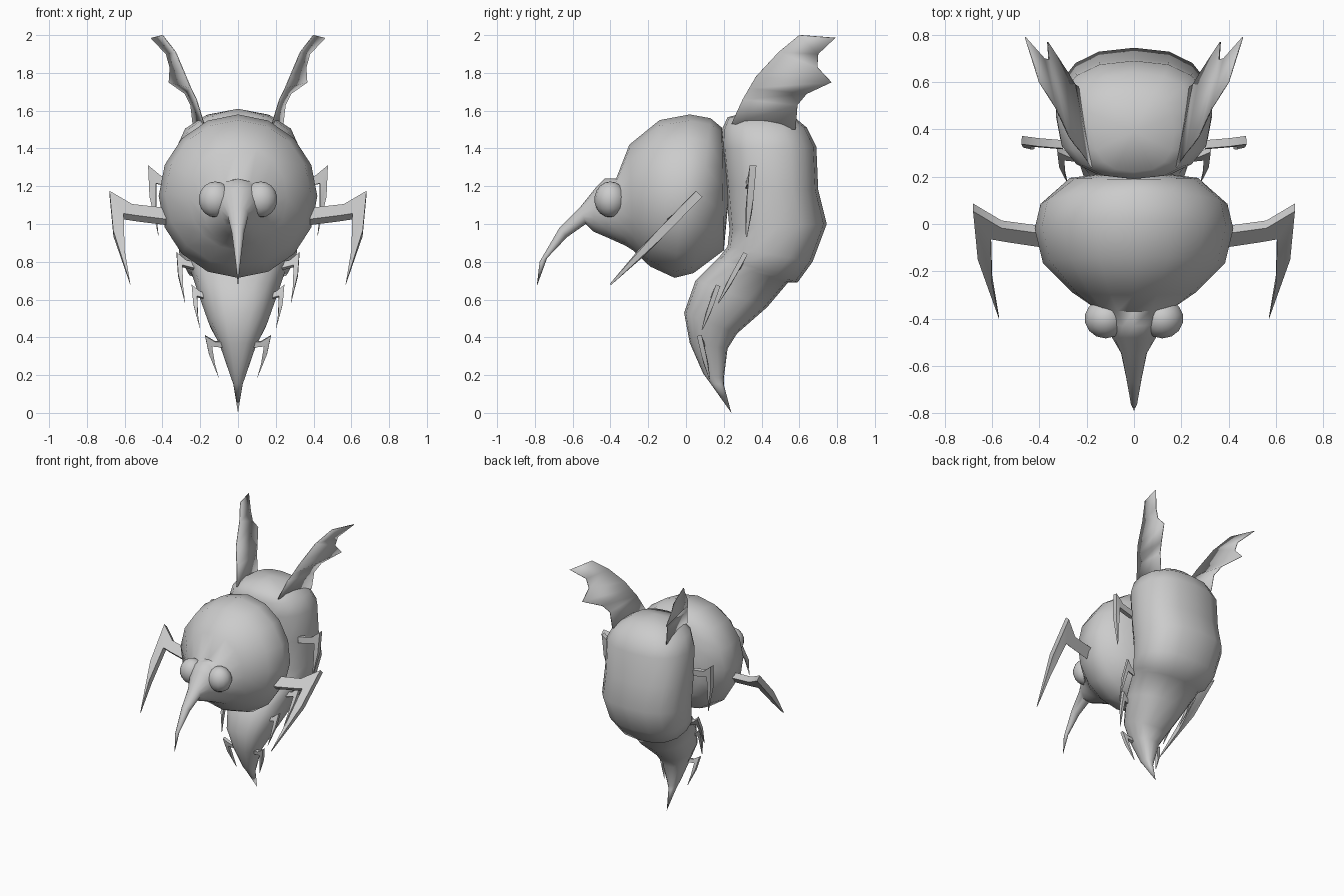
import bpy, bmesh, math
from mathutils import Vector

if "Cube" in bpy.data.objects:
    bpy.data.objects.remove(bpy.data.objects["Cube"])


def finish(bm, name, angle=35):
    bmesh.ops.recalc_face_normals(bm, faces=bm.faces[:])
    me = bpy.data.meshes.new(name)
    bm.to_mesh(me)
    bm.free()
    ob = bpy.data.objects.new(name, me)
    bpy.context.collection.objects.link(ob)
    bpy.ops.object.select_all(action='DESELECT')
    ob.select_set(True)
    bpy.context.view_layer.objects.active = ob
    bpy.ops.object.shade_smooth_by_angle(angle=math.radians(angle))
    return ob


def spow(v, n):
    return math.copysign(abs(v) ** (2 / n), v)


def loft(name, start, rings, end, n=2.0, seg=16):
    """Skin rings given as (y1, z1, y2, z2, half_width); start/end are (y, z) tips."""
    bm = bmesh.new()
    loops = []
    for y1, z1, y2, z2, w in rings:
        loop = []
        for i in range(seg):
            a = 2 * math.pi * i / seg
            c, s = spow(math.cos(a), n), spow(math.sin(a), n)
            loop.append(bm.verts.new((w * s, (y1 + y2) / 2 + (y2 - y1) / 2 * c,
                                      (z1 + z2) / 2 + (z2 - z1) / 2 * c)))
        loops.append(loop)
    for p, q in zip(loops, loops[1:]):
        for i in range(seg):
            j = (i + 1) % seg
            bm.faces.new((p[i], p[j], q[j], q[i]))
    for tip, loop in ((start, loops[0]), (end, loops[-1])):
        v = bm.verts.new((0, *tip))
        for i in range(seg):
            bm.faces.new((v, loop[i], loop[(i + 1) % seg]))
    return finish(bm, name, 60)


# Head with the drooping snout
loft("head", (-.79, .67), [
    (-.735, .82, -.775, .80, .014),
    (-.63, .93, -.67, .98, .033),
    (-.53, 1.0, -.56, 1.09, .055),
    (-.49, .96, -.48, 1.19, .09),
    (-.42, .93, -.43, 1.24, .12),
    (-.32, .885, -.37, 1.24, .18),
    (-.28, .86, -.30, 1.42, .26),
    (-.19, .775, -.14, 1.55, .385),
    (-.06, .715, .02, 1.58, .42),
    (.04, .74, .13, 1.56, .395),
    (.20, .86, .19, 1.51, .27)], (.23, 1.18))

# Body curling down into the stinger
loft("body", (.39, 1.61), [
    (.22, 1.565, .55, 1.585, .17),
    (.19, 1.50, .64, 1.51, .28),
    (.19, 1.40, .69, 1.41, .325),
    (.21, 1.20, .70, 1.18, .33),
    (.23, .97, .745, 1.0, .33),
    (.22, .88, .67, .80, .31),
    (.18, .83, .59, .69, .275),
    (.16, .81, .54, .69, .25),
    (.05, .70, .43, .56, .21),
    (-.01, .53, .27, .42, .155),
    (.02, .37, .22, .34, .095),
    (.09, .21, .20, .18, .04),
    (.13, .155, .20, .15, .025)], (.24, 0), n=2.4)

# Leg outline (x, z) relative to the knee, remapped onto each leg's base, knee and tip
LEG = [(-.30, -.09), (-.12, -.07), (0, 0), (-.02, -.21), (-.11, -.48),
       (-.08, -.31), (-.075, -.12), (-.14, -.13), (-.30, -.15)]
LEGS = [  # name, base, knee, tip, thickness
    ("claw_leg", (.38, -.055, 1.04), (.68, .07, 1.16), (.57, -.40, .68), .045),
    ("upper_leg", (.30, .335, 1.21), (.475, .355, 1.31), (.42, .32, .93), .035),
    ("middle_leg", (.20, .28, .77), (.325, .315, .845), (.28, .17, .58), .025),
    ("lower_leg", (.13, .14, .61), (.245, .17, .675), (.20, .085, .44), .025),
    ("tail_leg", (.05, .09, .36), (.175, .07, .41), (.10, .125, .18), .025)]


def leg(name, base, knee, tip, thick, side):
    base, knee, tip = (Vector((p[0] * side, p[1], p[2])) for p in (base, knee, tip))
    u, v = base - knee, tip - knee
    nrm = u.cross(v).normalized() * thick / 2
    bm = bmesh.new()
    rows = [[], []]
    for i, (x, z) in enumerate(LEG):
        a = (-.48 * x + .11 * z) / .1308
        b = (-.30 * z + .12 * x) / .1308
        p = knee + u * a + v * b
        k = .2 if i == 4 else 1
        rows[0].append(bm.verts.new(p + nrm * k))
        rows[1].append(bm.verts.new(p - nrm * k))
    n = len(LEG)
    for r in rows:
        for q in ((0, 1, 7, 8), (1, 2, 6, 7), (2, 3, 5, 6), (3, 4, 5)):
            bm.faces.new([r[i] for i in q])
    for i in range(n):
        j = (i + 1) % n
        bm.faces.new((rows[0][i], rows[0][j], rows[1][j], rows[1][i]))
    finish(bm, name)


# Ragged wing: leading edge against trailing edge
LEAD = [(.18, .24, 1.53), (.22, .30, 1.66), (.25, .335, 1.72), (.275, .37, 1.78),
        (.33, .49, 1.91), (.40, .60, 2.0), (.46, .79, 1.985)]
TRAIL = [(.235, .58, 1.50), (.25, .59, 1.63), (.28, .64, 1.69), (.365, .77, 1.75),
         (.36, .695, 1.83), (.38, .70, 1.90)]


def wing(name, side):
    bm = bmesh.new()
    a, b = ([bm.verts.new((x * side, y, z)) for x, y, z in e] for e in (LEAD, TRAIL))
    for i in range(5):
        bm.faces.new((a[i], a[i + 1], b[i + 1], b[i]))
    bm.faces.new((a[5], a[6], b[5]))
    ob = finish(bm, name)
    mod = ob.modifiers.new("thickness", 'SOLIDIFY')
    mod.thickness = .005
    mod.offset = 0


def eye(name, side):
    bm = bmesh.new()
    bmesh.ops.create_uvsphere(bm, u_segments=14, v_segments=9, radius=1)
    for v in bm.verts:
        v.co = Vector((v.co.x * .09 + .12 * side, v.co.y * .085 - .40, v.co.z * .095 + 1.13))
    finish(bm, name, 60)


# Paired parts on both sides
for label, side in (("right", 1), ("left", -1)):
    for name, *spec in LEGS:
        leg(name + "_" + label, *spec, side)
    wing("wing_" + label, side)
    eye("eye_" + label, side)
